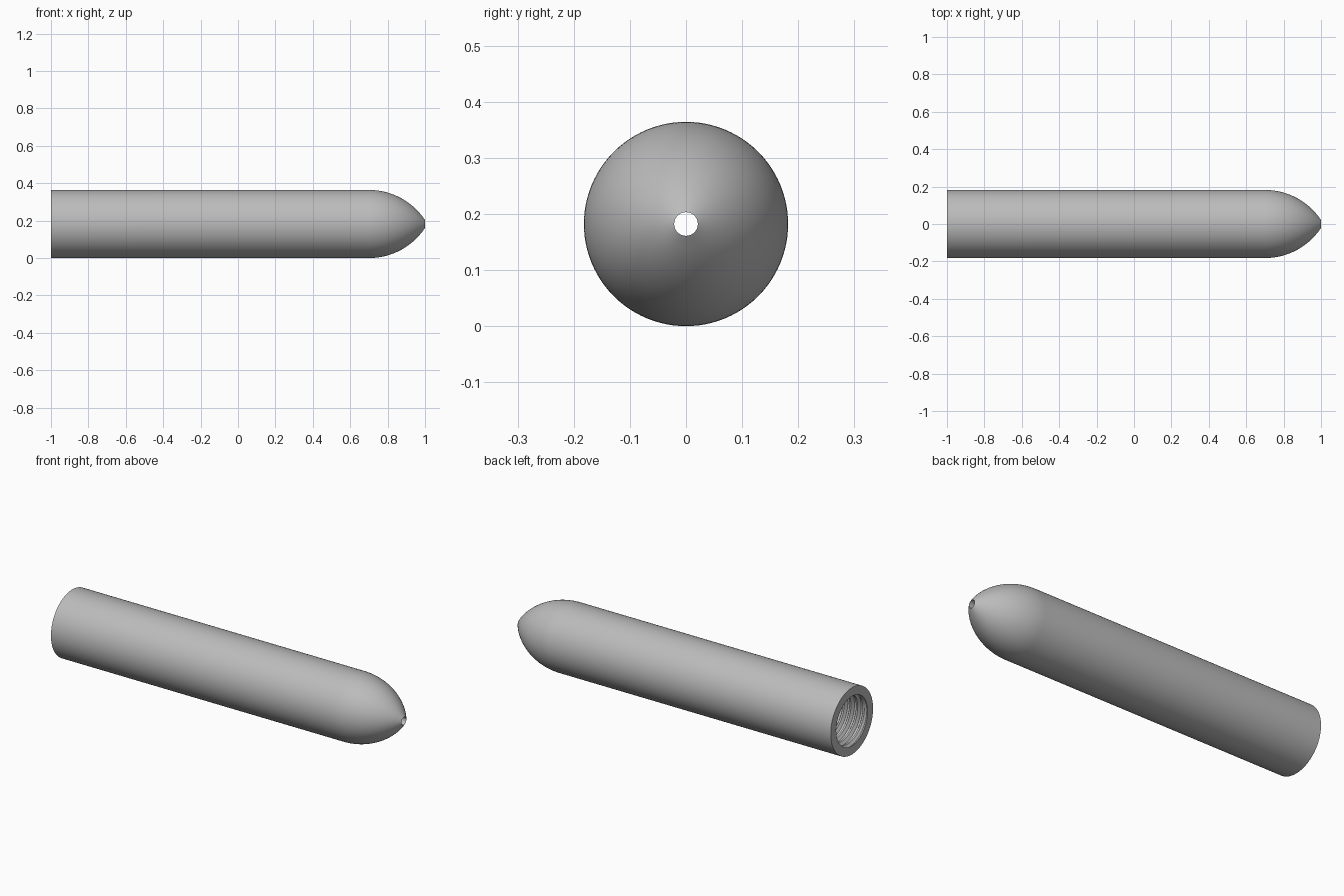
import bpy, bmesh
from math import cos, sin, pi, sqrt

cube = bpy.data.objects.get("Cube")
if cube:
    bpy.data.objects.remove(cube)

SEGS = 96
R, BORE, ROOT, HOLE = 0.182, 0.135, 0.15, 0.021   # radii
BACK, SHOULDER, TIP = -1.0, 0.7, 1.0              # stations along x
THREAD_END, PITCH = -0.4, 0.04


def ogive(radius, end_radius, start, end, steps=20):
    """Arc tangent to the straight wall, narrowing to the hole."""
    length, drop = end - start, radius - end_radius
    arc = (length ** 2 + drop ** 2) / (2 * drop)
    xs = [length * i / steps for i in range(steps + 1)]
    return [(start + x, radius - arc + sqrt(arc ** 2 - x ** 2)) for x in xs]


def skin(bm, rows, place):
    """Grid of quads around the x axis; place(row, turn) gives (x, radius)."""
    grid = []
    for row in rows:
        ring = []
        for s in range(SEGS + 1):
            x, r = place(row, s / SEGS)
            a = 2 * pi * s / SEGS
            ring.append(bm.verts.new((x, r * cos(a), R + r * sin(a))))
        grid.append(ring)
    for a, b in zip(grid, grid[1:]):
        for s in range(SEGS):
            bm.faces.new((a[s], a[s + 1], b[s + 1], b[s]))


def thread(k, turn):
    """Helical groove that fades out at both ends."""
    x = BACK + PITCH * (k / 4 + turn - 1)
    x = min(max(x, BACK), THREAD_END)
    fade = min(1, 2 * (x - BACK) / PITCH, (THREAD_END - x) / PITCH)
    return x, BORE + (ROOT - BORE) * fade * (k % 4 > 1)


bm = bmesh.new()
# Outer wall, pointed nose, tip hole, inner cavity
profile = [(BACK, BORE), (BACK, R)] + ogive(R, HOLE, SHOULDER, TIP)
profile += ogive(BORE, HOLE, SHOULDER, 0.93)[::-1] + [(THREAD_END, BORE)]
skin(bm, profile, lambda point, turn: point)
# Threaded bore
turns = round((THREAD_END - BACK) / PITCH) + 1
skin(bm, range(4 * turns + 1), thread)

bmesh.ops.remove_doubles(bm, verts=bm.verts, dist=0.00005)
bmesh.ops.recalc_face_normals(bm, faces=bm.faces)
mesh = bpy.data.meshes.new("threaded_sleeve")
bm.to_mesh(mesh)
bm.free()
sleeve = bpy.data.objects.new("threaded_sleeve", mesh)
bpy.context.collection.objects.link(sleeve)

# Single grey finish
grey = bpy.data.materials.new("plain_grey")
grey.use_nodes = True
colour = (0.5, 0.5, 0.5, 1)
grey.diffuse_color = colour
grey.node_tree.nodes["Principled BSDF"].inputs["Base Color"].default_value = colour
mesh.materials.append(grey)

bpy.ops.object.select_all(action="DESELECT")
sleeve.select_set(True)
bpy.context.view_layer.objects.active = sleeve
bpy.ops.object.shade_smooth_by_angle(angle=pi / 6)
